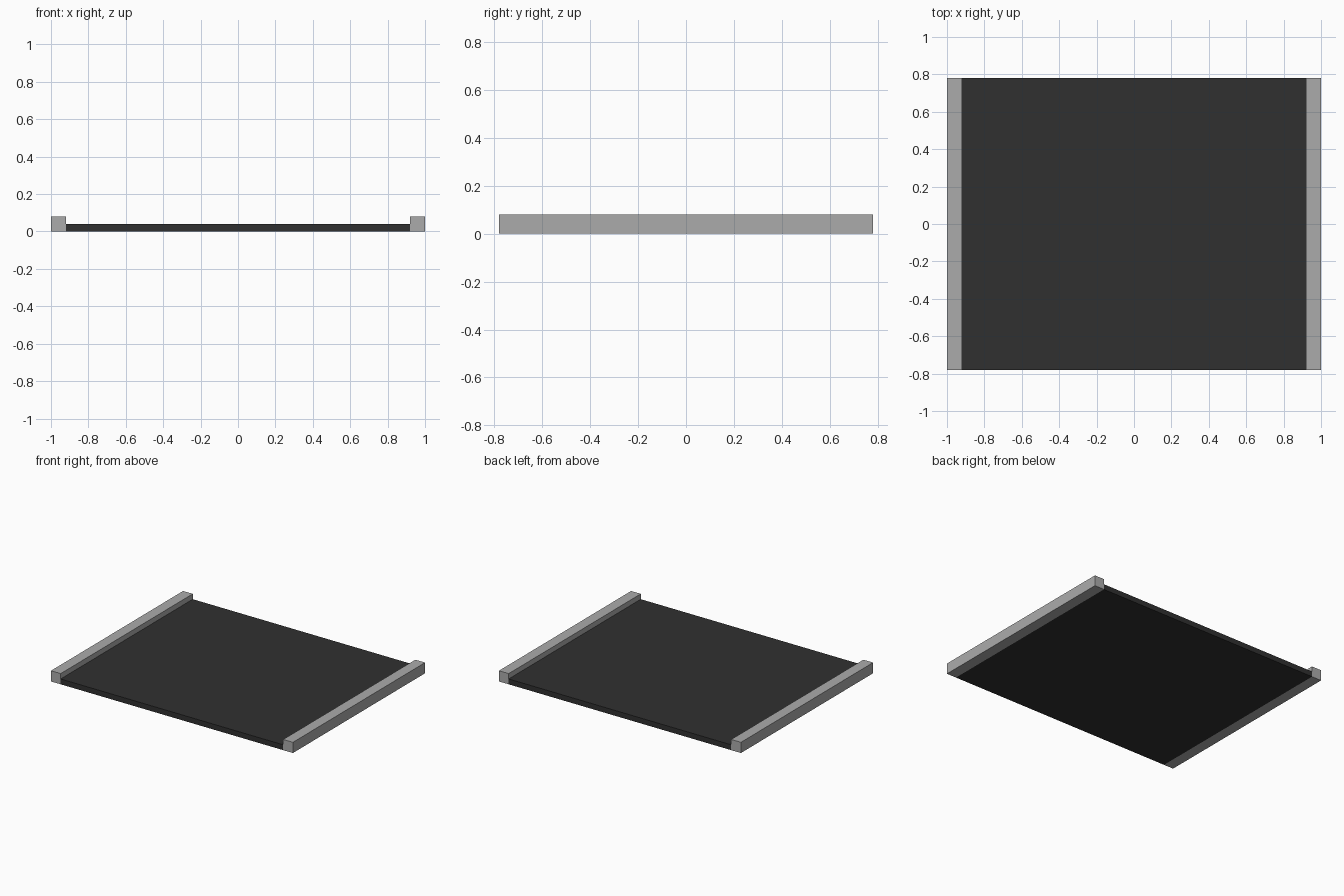
import bpy

if "Cube" in bpy.data.objects:
    bpy.data.objects.remove(bpy.data.objects["Cube"])


def material(name, value):
    m = bpy.data.materials.new(name)
    m.diffuse_color = (value, value, value, 1)
    m.use_nodes = True
    m.node_tree.nodes["Principled BSDF"].inputs["Base Color"].default_value = m.diffuse_color
    return m


def box(name, center, size, mat):
    bpy.ops.mesh.primitive_cube_add(size=1, location=center)
    ob = bpy.context.object
    ob.name = name
    ob.scale = size
    bpy.ops.object.transform_apply(location=False, rotation=False, scale=True)
    ob.data.materials.append(mat)
    return ob


DEPTH = 1.56
RAIL = 0.08
DECK_H = 0.04
dark = material("charcoal", 0.03)
grey = material("light grey", 0.41)

# flat deck between the rails
box("deck", (0, 0, DECK_H / 2), (2 - 2 * RAIL, DEPTH, DECK_H), dark)

# raised square rail along each side
for side, name in ((-1, "left_rail"), (1, "right_rail")):
    box(name, (side * (1 - RAIL / 2), 0, RAIL / 2), (RAIL, DEPTH, RAIL), grey)
